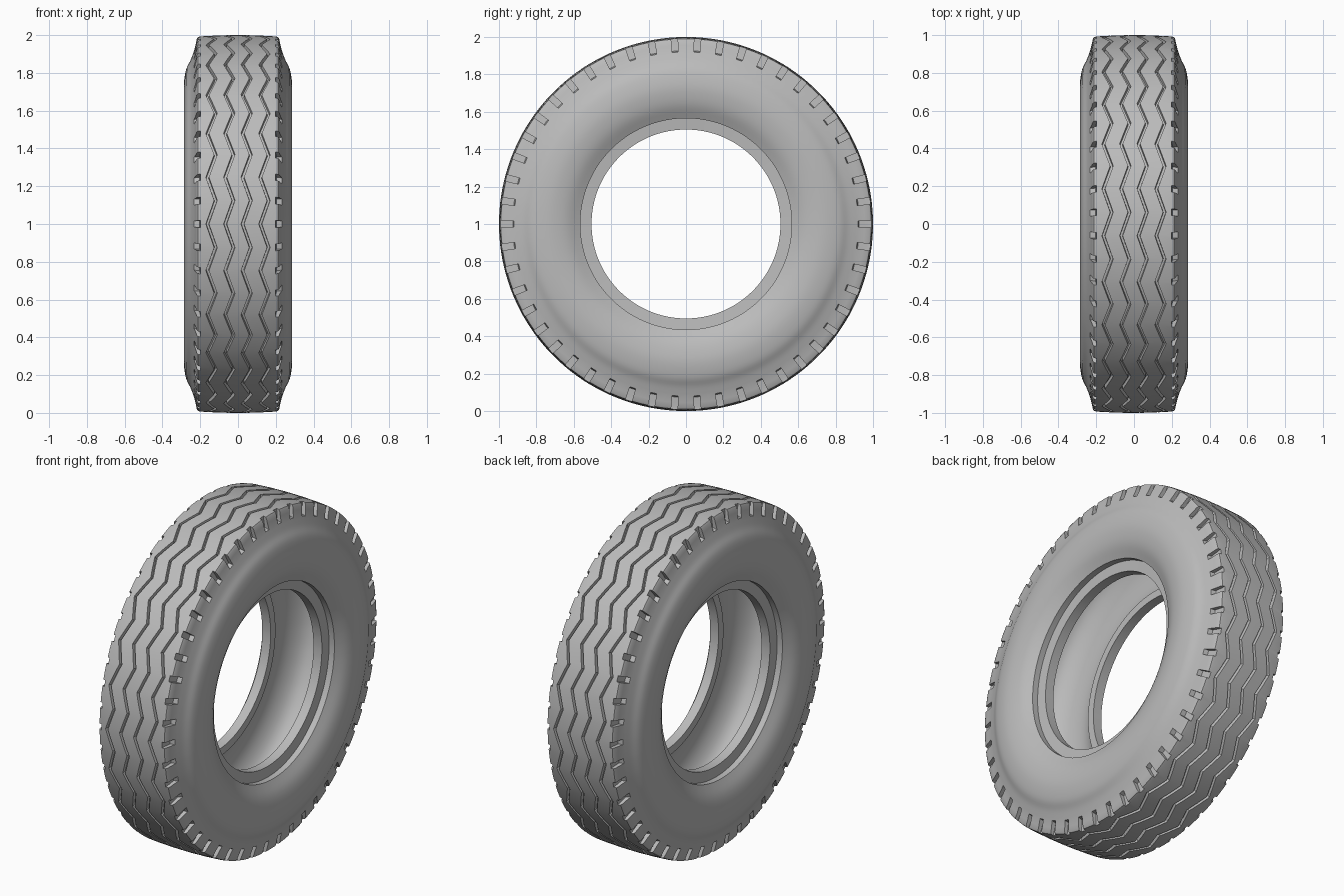
import bpy, bmesh, math
from mathutils import Vector

cube = bpy.data.objects.get("Cube")
if cube:
    bpy.data.objects.remove(cube, do_unlink=True)

PITCHES = 50          # shoulder notches around the tyre
ZIG_PERIOD = 2        # pitches per zigzag wave
ZIG_SIZE = 0.022
NOTCH_HALF = 0.14     # half notch width, in pitches
GROOVES = (0.046, 0.14)
GROOVE_HALF, GROOVE_DEPTH = 0.008, 0.022


def smooth_path(points, steps=4):
    """Catmull-Rom curve through the points."""
    pts = [Vector(p) for p in points]
    pts = [2 * pts[0] - pts[1]] + pts + [2 * pts[-1] - pts[-2]]
    out = []
    for a, b, c, d in zip(pts, pts[1:], pts[2:], pts[3:]):
        for i in range(steps):
            t = i / steps
            out.append(0.5 * (2 * b + (c - a) * t + (2 * a - 5 * b + 4 * c - d) * t * t
                              + (3 * b - a - 3 * c + d) * t ** 3))
    return [tuple(p) for p in out] + [tuple(points[-1])]


def crown(x):
    return 1 - 0.18 * x * x


def tread_half(shift):
    """Tread section from the middle outwards; the grooves slide sideways by shift."""
    pts = []
    for c in GROOVES:
        for dx, depth in ((-1, 0), (-0.75, 1), (0.75, 1), (1, 0)):
            x = c + shift + dx * GROOVE_HALF
            pts.append((x, crown(x) - depth * GROOVE_DEPTH))
    return pts


# Shoulder section, whole and notched
EDGE = (0.198, crown(0.198))
FOOT = (0.232, 0.92)
SHOULDER = [EDGE, (0.212, 0.99), (0.218, 0.98), (0.223, 0.955)]
NOTCH = [EDGE, (0.198, 0.985), (0.199, 0.97), (0.205, 0.926)]

# Sidewall, stepped bead and hollow inside
SIDE = smooth_path([FOOT, (0.25, 0.87), (0.274, 0.82), (0.286, 0.75),
                    (0.283, 0.69), (0.268, 0.63), (0.235, 0.565)])
BEAD = [(0.2, 0.565), (0.195, 0.505), (0.14, 0.505), (0.14, 0.55)]
INSIDE = smooth_path([(0.14, 0.55), (0.2, 0.6), (0.235, 0.7), (0.22, 0.82),
                      (0.15, 0.91), (0.0, 0.93)])[1:]


def section(shift, notched):
    """Closed cross-section of the tyre as (x, radius) points."""
    flank = (NOTCH if notched else SHOULDER) + SIDE + BEAD + INSIDE
    right = tread_half(shift) + flank
    left = tread_half(-shift) + flank[:-1]
    return [(0, 1)] + right + [(-x, r) for x, r in reversed(left)]


def zigzag(p):
    u = p / ZIG_PERIOD
    return ZIG_SIZE * (4 * abs(u - math.floor(u) - 0.5) - 1)


# Sweep the changing section around the axle
bm = bmesh.new()
rings = []
stations = [(-NOTCH_HALF, False), (-NOTCH_HALF, True), (0, True),
            (NOTCH_HALF, True), (NOTCH_HALF, False), (0.5, False)]
for k in range(PITCHES):
    for offset, notched in stations:
        p = k + offset
        a = math.tau * p / PITCHES
        rings.append([bm.verts.new((x, r * math.cos(a), 1 + r * math.sin(a)))
                      for x, r in section(zigzag(p), notched)])
n = len(rings[0])
for i, ring in enumerate(rings):
    nxt = rings[(i + 1) % len(rings)]
    for j in range(n):
        m = (j + 1) % n
        bm.faces.new((ring[j], ring[m], nxt[m], nxt[j]))
bmesh.ops.remove_doubles(bm, verts=bm.verts[:], dist=0.00005)
bmesh.ops.recalc_face_normals(bm, faces=bm.faces[:])

mesh = bpy.data.meshes.new("tyre")
bm.to_mesh(mesh)
bm.free()
tyre = bpy.data.objects.new("tyre", mesh)
bpy.context.collection.objects.link(tyre)

# Plain grey rubber
grey = bpy.data.materials.new("grey_rubber")
grey.use_nodes = True
colour = (0.5, 0.5, 0.5, 1)
grey.diffuse_color = colour
grey.node_tree.nodes["Principled BSDF"].inputs["Base Color"].default_value = colour
mesh.materials.append(grey)

bpy.ops.object.select_all(action="DESELECT")
tyre.select_set(True)
bpy.context.view_layer.objects.active = tyre
bpy.ops.object.shade_smooth_by_angle(angle=math.radians(30))
